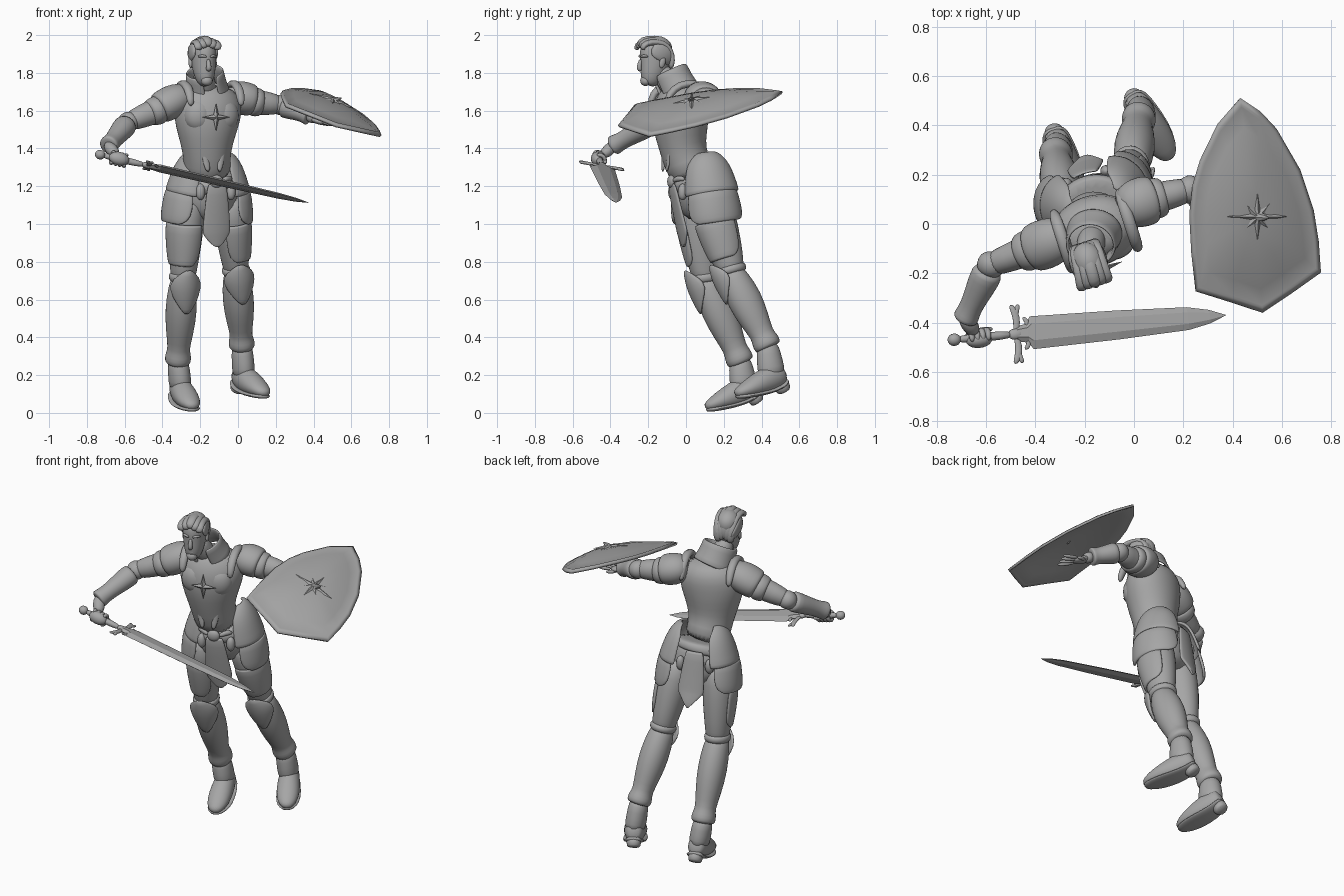
import bpy
import bmesh
from math import sin, cos, pi, radians
from mathutils import Vector as V

if "Cube" in bpy.data.objects:
    bpy.data.objects.remove(bpy.data.objects["Cube"])

steel = bpy.data.materials.new("plain_grey")
steel.use_nodes = True
grey = (.38, .38, .38, 1)
steel.diffuse_color = grey
steel.node_tree.nodes["Principled BSDF"].inputs["Base Color"].default_value = grey

# Body directions: the whole figure is turned a little to its left
TURN = radians(18)
SIDE = V((cos(TURN), sin(TURN), 0))
FRONT = V((sin(TURN), -cos(TURN), 0))
UP = V((0, 0, 1))


def finish(name, bm, smooth=True, thick=0, sub=0):
    bmesh.ops.recalc_face_normals(bm, faces=bm.faces[:])
    mesh = bpy.data.meshes.new(name)
    bm.to_mesh(mesh)
    bm.free()
    mesh.materials.append(steel)
    for face in mesh.polygons:
        face.use_smooth = smooth
    obj = bpy.data.objects.new(name, mesh)
    bpy.context.scene.collection.objects.link(obj)
    if thick:
        solid = obj.modifiers.new("thickness", 'SOLIDIFY')
        solid.thickness, solid.offset = thick, 0
    if sub:
        obj.modifiers.new("rounding", 'SUBSURF').levels = sub
        obj.modifiers["rounding"].render_levels = sub
    return obj


def loft(name, rings, ref=SIDE, sides=20, arc=None, sub=1):
    """Skin elliptical rings (centre, rx, ry, arc scale); arc = (middle, half width)."""
    bm, loops, last = bmesh.new(), [], len(rings) - 1
    for i, (c, rx, ry, *scale) in enumerate(rings):
        t = (rings[min(i + 1, last)][0] - rings[max(i - 1, 0)][0]).normalized()
        s = (ref - t * ref.dot(t)).normalized()
        d = t.cross(s)
        if arc:
            half = arc[1] * (scale[0] if scale else 1)
            angles = [radians(arc[0] + half * (2 * k / (sides - 1) - 1)) for k in range(sides)]
        else:
            angles = [2 * pi * k / sides for k in range(sides)]
        loops.append([bm.verts.new(c + s * cos(a) * rx + d * sin(a) * ry) for a in angles])
    for low, high in zip(loops, loops[1:]):
        for k in range(sides - bool(arc)):
            j = (k + 1) % sides
            bm.faces.new((low[k], low[j], high[j], high[k]))
    if not arc:
        bm.faces.new(loops[0][::-1])
        bm.faces.new(loops[-1])
    return finish(name, bm, sub > 0, .016 if arc else 0, sub)


def seg(a, b, profile):
    return [(a.lerp(b, t), *size) for t, *size in profile]


def ball(name, c, axis, rx, ry, ref=SIDE):
    steps = [radians(a) for a in (-80, -50, -20, 20, 50, 80)]
    return loft(name, [(c + axis * sin(a), rx * cos(a), ry * cos(a)) for a in steps], ref, 14)


def tube(name, points, rx, ry, ref=SIDE, sides=10):
    n = len(points) - 1
    return loft(name, [(p, rx * (.65 if i in (0, n) else 1), ry * (.65 if i in (0, n) else 1))
                       for i, p in enumerate(points)], ref, sides)


def star(name, c, u, v, radii, height):
    """Faceted raised star whose points cycle through the given radii."""
    bm, n = bmesh.new(), 16 if len(radii) > 2 else 8
    normal = u.cross(v).normalized()
    rim = [bm.verts.new(c + (u * sin(2 * pi * i / n) + v * cos(2 * pi * i / n)) * radii[i % len(radii)])
           for i in range(n)]
    for h in (height, -height / 2):
        apex = bm.verts.new(c + normal * h)
        for i in range(n):
            bm.faces.new((rim[i], rim[(i + 1) % n], apex))
    return finish(name, bm, False)


# Torso armour
def body(x, y, z, rx, ry):
    return (V((x, y, z)), rx, ry)


loft("breastplate", [body(-.16, .05, 1.24, .135, .125), body(-.165, .0, 1.33, .12, .12),
                     body(-.165, -.02, 1.42, .138, .125), body(-.165, -.03, 1.51, .168, .145),
                     body(-.16, -.03, 1.6, .188, .148), body(-.157, -.01, 1.68, .175, .13),
                     body(-.157, -.01, 1.74, .1, .085)], sides=28)
chest = V((-.163, -.03, 1.565))
star("chest_star", chest + FRONT * .152, SIDE, UP, (.075, .02), .016)
for s in (-1, 1):
    ball("chest_plate", chest + SIDE * s * .065 + FRONT * .07 + UP * .01, UP * .095, .095, .076)
    tube("belly_ridge", [V((-.165, .0, z)) + SIDE * s * w + FRONT * f for z, w, f in
                         ((1.27, .03, .12), (1.36, .045, .107), (1.46, .06, .118))], .022, .012)
    tube("shoulder_strap", [V((-.157, -.02, z)) + SIDE * s * .14 + FRONT * f for f, z in
                            ((.135, 1.62), (.12, 1.69), (.06, 1.738), (-.02, 1.748),
                             (-.09, 1.715), (-.125, 1.63))], .026, .022)
loft("collar", [body(-.16, -.03, 1.69, .115, .105), body(-.17, -.06, 1.745, .097, .093),
                body(-.177, -.09, 1.81, .097, .096)], arc=(90, 160), sides=24)

# Head
skull = V((-.183, -.16, 1.88))


def face(u, v, w):
    return skull + SIDE * u + FRONT * v + UP * w


loft("neck", seg(V((-.165, -.03, 1.66)), face(0, -.015, -.05),
                 [(0, .065, .065), (.5, .056, .058), (1, .055, .06)]))
loft("head", [(face(0, v, w), rx, ry) for v, w, rx, ry in
              ((.045, -.145, .024, .027), (.035, -.125, .042, .05), (.018, -.085, .057, .069),
               (.002, -.02, .066, .084), (0, .03, .069, .09), (-.004, .075, .06, .078),
               (-.006, .1, .03, .04))])
loft("nose", [(face(0, v, w), r, r) for v, w, r in
              ((.082, -.005, .009), (.09, -.035, .013), (.095, -.058, .016), (.08, -.068, .012))], sides=10)
tube("mouth", [face(u, .084 - abs(u), -.093) for u in (-.024, -.01, .01, .024)], .008, .009, UP)
ball("beard", face(0, .058, -.122), UP * .028, .034, .03)
for s in (-1, 1):
    tube("brow", [face(s * u, v, w) for u, v, w in
                  ((.008, .085, .004), (.03, .08, .012), (.052, .058, .006))], .009, .011, UP)
    ball("ear", face(s * .068, -.015, -.025), UP * .03 - FRONT * .008, .011, .018)
    tube("side_hair", [face(s * u, v, w) for u, v, w in
                       ((.06, .045, .045), (.066, .0, .035), (.061, -.05, .01), (.035, -.072, -.035))],
         .015, .05, SIDE)
ball("hair_cap", face(0, -.008, .045), UP * .072, .073, .09)
for i in range(5):
    u = (i - 2) * .024
    drop = abs(u) * .4
    tube("hair_lock", [face(u * k + (1 - k) * .03, v, w - drop) for k, v, w in
                       ((1.1, .088, .058), (1.1, .09, .084), (1, .05, .104), (.9, -.03, .1),
                        (.8, -.068, .06), (.8, -.078, .0), (.7, -.068, -.04))], .027, .018)

# Hips: pelvis, belt, buckle, hanging cloths
loft("pelvis", [body(-.155, .1, 1.02, .1, .09), body(-.155, .09, 1.1, .16, .125),
                body(-.158, .07, 1.19, .155, .13), body(-.16, .045, 1.26, .13, .12)])
loft("belt", [body(-.157, .075, 1.195, .15, .135), body(-.158, .07, 1.21, .165, .145),
              body(-.16, .055, 1.245, .16, .143), body(-.16, .05, 1.265, .135, .13)])
buckle = V((-.158, .06, 1.225)) + FRONT * .145
ball("buckle", buckle, UP * .035, .04, .022)
for s in (-1, 1):
    tube("buckle_wing", [buckle + SIDE * s * u - FRONT * v + UP * w for u, v, w in
                         ((.03, 0, 0), (.065, .015, .02), (.1, .045, .012))], .018, .016, UP)
    for f in (.12, -.125):
        ball("belt_pouch", V((-.155, .07, 1.17)) + SIDE * s * .085 + FRONT * f, UP * .045, .027, .027)
for name, mid, depth in (("front_cloth", 90, .15), ("back_cloth", -90, .155)):
    loft(name, [(V((-.155, y, z)), .17, depth, k) for y, z, k in
                ((.06, 1.24, .65), (.08, 1.12, .85), (.105, 1.0, 1), (.108, .985, 1),
                 (.125, .93, .4), (.13, .905, .03))], arc=(mid, 27), sides=9)

# Legs
LEGS = (("right", 180, V((-.27, .05, 1.12)), V((-.292, .11, .69)), V((-.318, .285, .28)),
         V((-.325, .375, .15)), V((-.235, .1, .03))),
        ("left", 0, V((-.045, .13, 1.12)), V((-.008, .245, .73)), V((.02, .43, .36)),
         V((-.005, .52, .21)), V((.15, .26, .1))))
FOOT = ((0, .032, .04), (.08, .052, .064), (.3, .062, .075), (.6, .068, .058), (.85, .056, .036), (1, .022, .018))
for side, outer, hip, knee, ankle, heel, toe in LEGS:
    inward = -SIDE if outer == 0 else SIDE
    loft(side + "_thigh", seg(hip, knee, [(-.1, .09, .1), (.2, .098, .112), (.55, .088, .102),
                                          (.85, .07, .083), (1.05, .06, .06)]))
    loft(side + "_thigh_plate", seg(hip, knee, [(.25, .1, .116), (.5, .094, .108), (.72, .08, .093),
                                                (.78, .077, .09, .6)]), arc=(45 + outer / 2, 85))
    loft(side + "_greave", seg(knee, ankle, [(-.1, .058, .06), (.05, .075, .08), (.35, .086, .098),
                                             (.65, .073, .081), (.86, .056, .062), (.92, .068, .073),
                                             (1.02, .071, .076), (1.05, .055, .06)]))
    loft(side + "_knee_plate", seg(knee, ankle, [(-.24, .08, .085, .1), (-.1, .086, .1, .85),
                                                 (.03, .091, .106, 1), (.18, .087, .102, .55),
                                                 (.32, .084, .098, .06)]), arc=(90, 72), sides=11)
    loft(side + "_knee_band", seg(hip, knee, [(.87, .066, .076), (.91, .077, .087), (.97, .075, .085),
                                              (1, .062, .066)]))
    # Boot, sole and heel
    along = (toe - heel).normalized()
    flat = UP.cross(along).normalized()
    lift = along.cross(flat)
    loft(side + "_ankle", seg(ankle, heel.lerp(toe, .24), [(-.1, .052, .056), (.3, .058, .066),
                                                        (.7, .06, .075), (1, .056, .07)]))
    loft(side + "_foot", seg(heel, toe, FOOT), flat)
    loft(side + "_sole", [(c - lift * ry * .8, rx * 1.06, .014) for c, rx, ry in seg(heel, toe, FOOT)], flat)
    block = heel.lerp(toe, .13)
    loft(side + "_heel", seg(block - lift * .04, block - lift * .095 - along * .012,
                             [(0, .048, .05), (.5, .04, .042), (1, .042, .042)]), flat, 12)
    # Layered hip plates, closing in towards the waist
    root = hip + UP * .255 + FRONT * .015 + inward * .05
    waist = root.lerp(hip, .35) - inward * .02
    low = hip - UP * .1 - FRONT * .025
    loft(side + "_upper_hip_plate", seg(root, low, [(0, .035, .045, .7), (.05, .062, .075, .8), (.15, .085, .103),
                                                  (.3, .104, .124), (.5, .118, .138), (.62, .125, .145)]),
         arc=(outer, 88))
    loft(side + "_lower_hip_plate", seg(waist, low, [(.4, .112, .13), (.75, .123, .142), (.97, .124, .145, .9),
                                                   (1.05, .12, .142, .6)]), arc=(outer, 85))

# Sword
pommel, tip = V((-.73, -.47, 1.367)), V((.373, -.37, 1.113))
wide = V((-.08, .97, -.17))
aim = (tip - pommel).normalized()
loft("blade", seg(pommel, tip, [(.23, .03, .016), (.27, .04, .017), (.285, .068, .017), (.6, .06, .016),
                                (.86, .047, .013), (.94, .028, .009), (1, .001, .001)]), wide, 6, sub=0)
loft("grip", seg(pommel, tip, [(0, .017, .017), (.12, .02, .02), (.22, .017, .017)]), wide, 12)
ball("pommel", pommel, aim * .028, .028, .028, wide)
guard = pommel.lerp(tip, .225)
tube("guard_centre", [guard - aim * .03, guard, guard + aim * .04], .028, .02, wide)
for s in (-1, 1):
    tube("guard_arm", [guard + wide * s * w + aim * a for w, a in
                       ((.0, 0), (.05, .012), (.09, .006), (.125, -.012))], .016, .009, aim)
    tube("guard_hook", [guard + wide * s * w + aim * a for w, a in
                        ((.06, .0), (.095, .012), (.125, .022))], .013, .009, aim)
    tube("blade_barb", [guard + wide * s * w + aim * a for w, a in
                        ((.02, .05), (.05, .055), (.068, .035))], .012, .007, aim)

# Arms
fist = pommel.lerp(tip, .09)
ARMS = (("right", V((-.345, -.075, 1.635)), V((-.58, -.165, 1.54)), V((-.685, -.385, 1.415)), fist),
        ("left", V((.015, .085, 1.655)), V((.225, .14, 1.63)), V((.375, .075, 1.575)), V((.43, .05, 1.545))))
for side, shoulder, elbow, wrist, palm in ARMS:
    loft(side + "_upper_arm", seg(shoulder, elbow, [(-.2, .065, .065), (.3, .07, .066), (.7, .062, .058),
                                                  (1.05, .05, .05)]), UP)
    top = shoulder + UP * .014
    edge = elbow - UP * .012
    loft(side + "_pauldron", seg(top, edge, [(-.4, .04, .05), (-.25, .075, .085), (-.02, .092, .104),
                                             (.22, .088, .102), (.31, .082, .093), (.33, .068, .07)]), UP)
    loft(side + "_lower_pauldron", seg(shoulder, elbow, [(.25, .07, .07), (.3, .08, .088), (.5, .074, .08),
                                                         (.54, .062, .06)]), UP)
    ball(side + "_elbow_guard", elbow, (wrist - elbow).normalized() * .055, .06, .064, UP)
    loft(side + "_bracer", seg(elbow, wrist, [(.1, .05, .05), (.15, .062, .066), (.4, .056, .06), (.75, .046, .046),
                                              (.9, .05, .05), (1, .056, .054), (1.02, .04, .04)]), UP)
    tube(side + "_wrist", [wrist.lerp(palm, t) for t in (-.2, .3, .8)], .038, .04, UP)

# Right hand wrapped round the grip
across = aim.cross(wide).normalized()
out = across.cross(aim)
ball("right_palm", fist - out * .01, aim * .056, .036, .04, wide)
for i in range(4):
    root = fist + aim * (i - 1.5) * .023
    tube("right_finger", [root + (out * cos(a) + across * sin(a)) * .034
                          for a in (radians(-130 + 52 * k) for k in range(6))], .014, .013, aim, 8)
tube("right_thumb", [fist + out * .03 + aim * a for a in (.0, .03, .065)], .014, .014, UP, 8)

# Left open hand behind the shield
reach = V((.85, -.35, -.25)).normalized()
spread = UP.cross(reach).normalized()
ball("left_palm", V((.43, .05, 1.545)), reach * .05, .042, .02, spread)
for i in range(4):
    root = V((.455, .04, 1.54)) + spread * (i - 1.5) * .021
    fan = reach + spread * (i - 1.5) * .16
    tube("left_finger", [root + fan * t + UP * t * t for t in (0, .035, .07, .1)], .011, .011, spread, 8)
tube("left_thumb", [V((.41, .05, 1.54)) + spread * u + reach * v for u, v in
                    ((.02, 0), (.05, .025), (.065, .06))], .013, .013, UP, 8)

# Shield: domed panel on a tilted plane
OUTLINE = ((.43, .51), (.51, .455), (.575, .385), (.67, .22), (.725, .055), (.745, -.07), (.755, -.195),
           (.64, -.276), (.52, -.357), (.385, -.312), (.25, -.27), (.235, -.115), (.227, .04),
           (.24, .16), (.27, .26), (.34, .405))


def shield_point(x, y, rise):
    return V((x, y, 1.755 - .34 * x + .17 * y + rise))


bm, loops = bmesh.new(), []
for k, dip in ((1, 0), (.95, .004), (.93, .0), (.75, 0), (.5, 0), (.25, 0)):
    loops.append([bm.verts.new(shield_point(.49 + (x - .49) * k, .03 + (y - .03) * k, .062 * (1 - k * k) + dip))
                  for x, y in OUTLINE])
for a, b in zip(loops, loops[1:]):
    for i in range(len(a)):
        j = (i + 1) % len(a)
        bm.faces.new((a[i], a[j], b[j], b[i]))
bm.faces.new(loops[-1])
finish("shield", bm, True, .014)
centre = shield_point(.5, .03, .061)
across = V((1, 0, -.34)).normalized()
lengthwise = V((0, 1, .17)).normalized()
star("shield_star", centre, across, lengthwise, (.13, .04, .085, .04), .018)
boss = centre + across.cross(lengthwise) * .03 + across * .04
loft("shield_spike", seg(centre, boss, [(0, .022, .02), (.6, .014, .012), (1, .004, .004)]), lengthwise, 8, sub=0)
